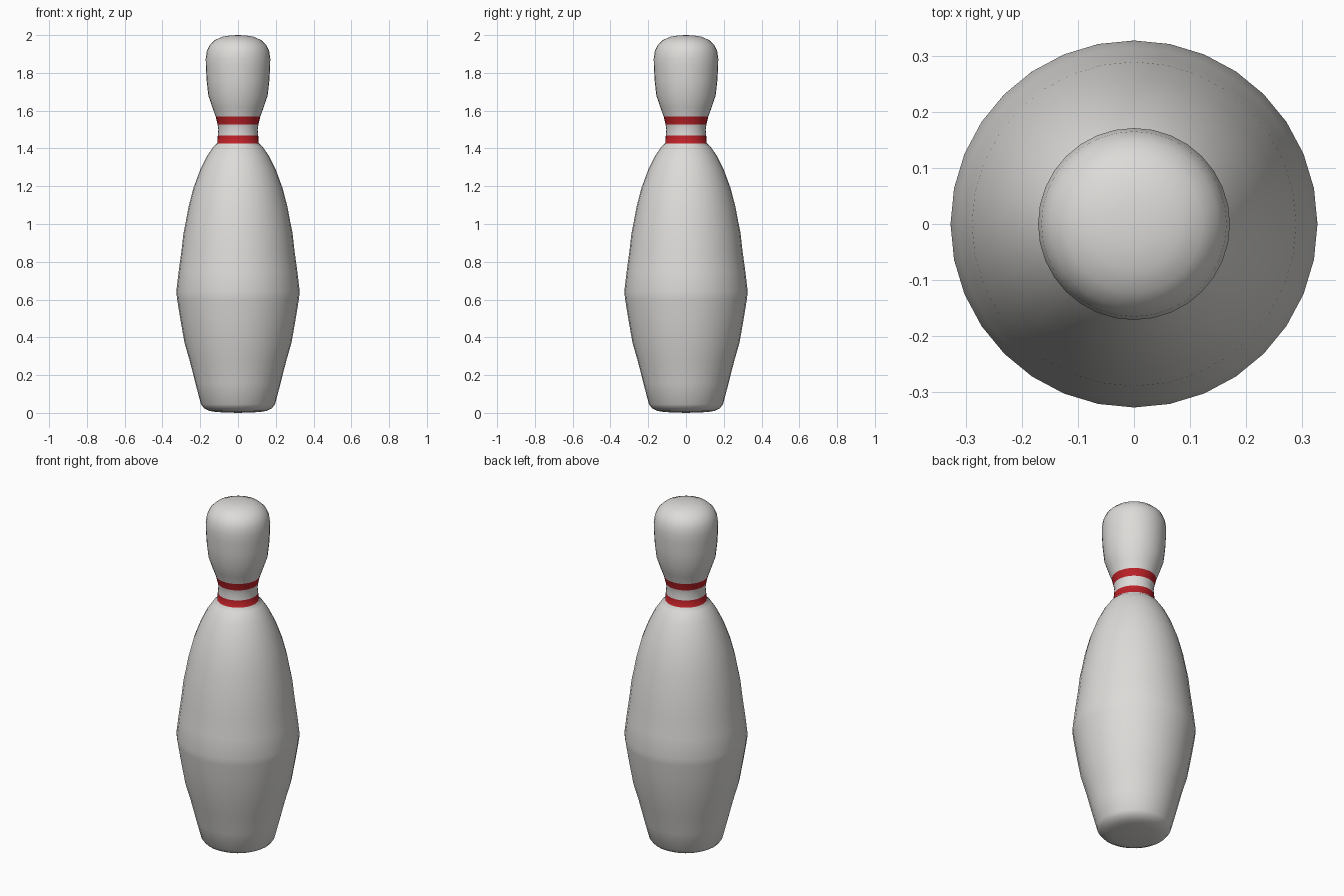
import bpy, bmesh, math

if "Cube" in bpy.data.objects:
    bpy.data.objects.remove(bpy.data.objects["Cube"])

SIDES = 32

def material(name, rgb):
    m = bpy.data.materials.new(name)
    m.diffuse_color = (*rgb, 1)
    m.use_nodes = True
    m.node_tree.nodes["Principled BSDF"].inputs["Base Color"].default_value = m.diffuse_color
    return m

white = material("off_white", (0.72, 0.71, 0.69))
red = material("stripe_red", (0.50, 0.015, 0.02))

# Pin outline as (radius, height), from base to crown
profile = [(0.11, 0.004), (0.15, 0.010), (0.18, 0.025), (0.196, 0.045),
           (0.225, 0.155), (0.254, 0.27), (0.283, 0.37), (0.306, 0.50),
           (0.322, 0.60), (0.327, 0.64), (0.314, 0.75), (0.299, 0.86),
           (0.289, 0.95), (0.275, 1.02), (0.262, 1.09), (0.236, 1.19),
           (0.201, 1.285), (0.164, 1.36), (0.13, 1.41), (0.11, 1.427),
           (0.107, 1.468), (0.104, 1.50), (0.108, 1.527), (0.118, 1.569),
           (0.135, 1.615), (0.157, 1.68), (0.166, 1.76), (0.170, 1.83),
           (0.171, 1.875), (0.165, 1.915), (0.150, 1.948), (0.122, 1.974),
           (0.083, 1.991), (0.042, 1.998)]

bm = bmesh.new()
rings = [[bm.verts.new((r * math.cos(2 * math.pi * i / SIDES),
                        r * math.sin(2 * math.pi * i / SIDES), z))
          for i in range(SIDES)] for r, z in profile]
for a, b in zip(rings, rings[1:]):
    for i in range(SIDES):
        j = (i + 1) % SIDES
        bm.faces.new((a[i], a[j], b[j], b[i]))

# Close base and crown with fans
base, crown = bm.verts.new((0, 0, 0)), bm.verts.new((0, 0, 2))
for i in range(SIDES):
    j = (i + 1) % SIDES
    bm.faces.new((base, rings[0][j], rings[0][i]))
    bm.faces.new((crown, rings[-1][i], rings[-1][j]))

# Two red neck stripes, chosen by height
for f in bm.faces:
    f.smooth = True
    z = f.calc_center_median().z
    f.material_index = int(1.427 < z < 1.468 or 1.527 < z < 1.569)

mesh = bpy.data.meshes.new("bowling_pin")
bm.to_mesh(mesh)
bm.free()
mesh.materials.append(white)
mesh.materials.append(red)
bpy.context.collection.objects.link(bpy.data.objects.new("bowling_pin", mesh))
